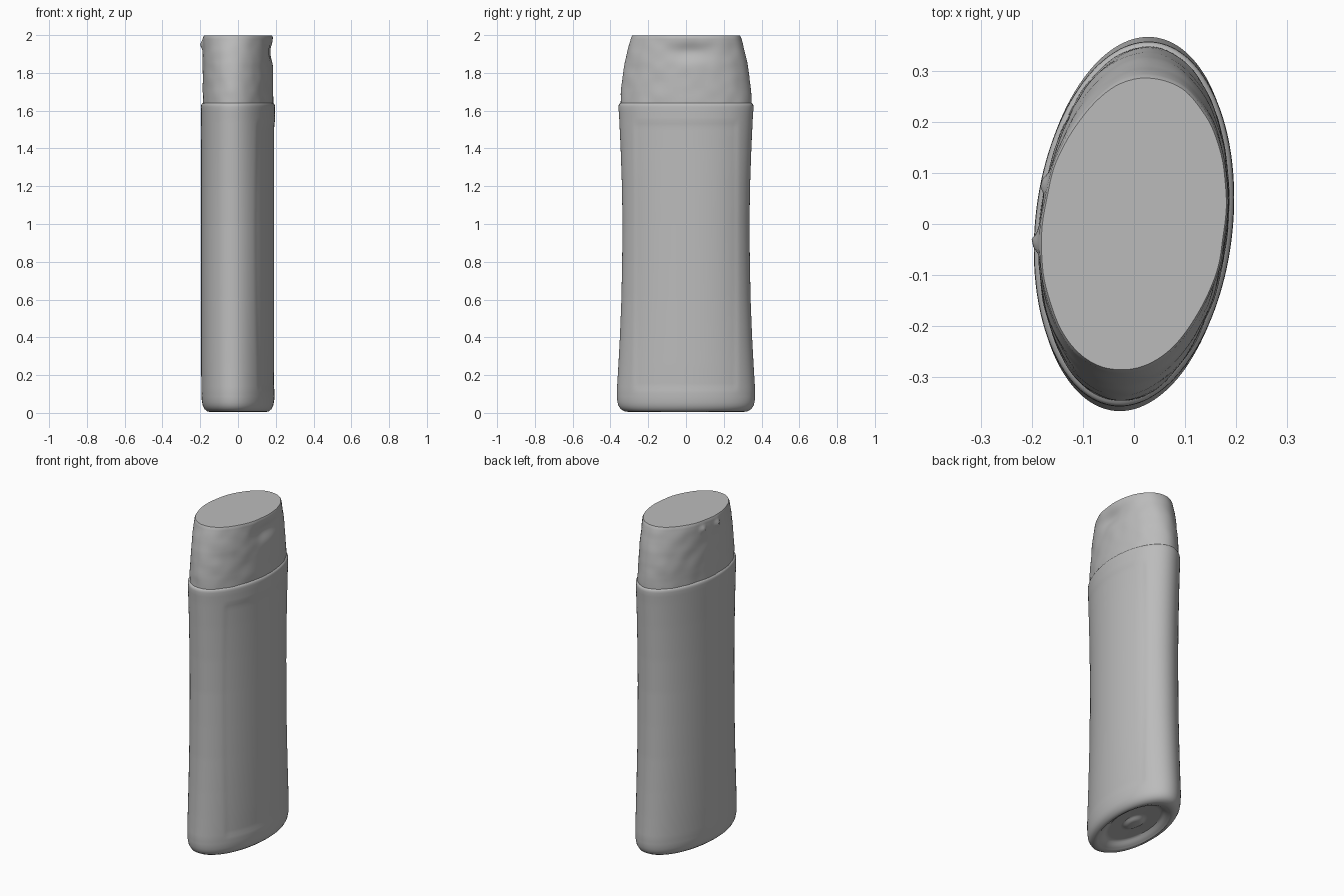
import bpy
import bmesh
import math
from mathutils import Vector, noise

cube = bpy.data.objects.get("Cube")
if cube:
    bpy.data.objects.remove(cube, do_unlink=True)

SEGMENTS = 128
SKEW = 0.144          # turns the oval slightly about the upright axis

grey = bpy.data.materials.new("plain_grey")
grey.use_nodes = True
colour = (0.5, 0.5, 0.5, 1)
grey.diffuse_color = colour
grey.node_tree.nodes["Principled BSDF"].inputs["Base Color"].default_value = colour


def smooth(a, b, v):
    t = min(max((v - a) / (b - a), 0), 1)
    return t * t * (3 - 2 * t)


def bump(y, z, cy, cz, ry, rz):
    return math.exp(-((y - cy) / ry) ** 2 - ((z - cz) / rz) ** 2)


def refine(profile, step):
    """Split long profile spans into short even ones."""
    out = [profile[0]]
    for a, b in zip(profile, profile[1:]):
        n = max(1, math.ceil(math.dist(a, b) / step))
        out += [tuple(p + (q - p) * i / n for p, q in zip(a, b)) for i in range(1, n + 1)]
    return out


def loft(name, profile, shape, step=0.02, close_start=False, close_end=False):
    """Skin oval rings of (height, half width, half depth)."""
    bm = bmesh.new()
    rings = []
    for z, rx, ry in refine(profile, step):
        ring = []
        for i in range(SEGMENTS):
            t = 2 * math.pi * i / SEGMENTS
            p = Vector((rx * math.cos(t - SKEW), ry * math.sin(t), z))
            ring.append(bm.verts.new(shape(p)))
        rings.append(ring)
    for a, b in zip(rings, rings[1:]):
        for i in range(SEGMENTS):
            j = (i + 1) % SEGMENTS
            bm.faces.new((a[i], a[j], b[j], b[i]))
    if close_start:
        bm.faces.new(rings[0][::-1])
    if close_end:
        bm.faces.new(rings[-1])
    mesh = bpy.data.meshes.new(name)
    bm.to_mesh(mesh)
    bm.free()
    mesh.materials.append(grey)
    obj = bpy.data.objects.new(name, mesh)
    bpy.context.collection.objects.link(obj)
    bpy.ops.object.select_all(action="DESELECT")
    obj.select_set(True)
    bpy.context.view_layer.objects.active = obj
    bpy.ops.object.shade_smooth_by_angle(angle=math.radians(40))
    return obj


# Shallow label panel pressed into one broad side
def label_panel(p):
    if p.x > 0:
        across = 1 - smooth(0.255, 0.28, abs(p.y))
        along = smooth(0.11, 0.14, p.z) * (1 - smooth(1.52, 1.55, p.z))
        p.x -= 0.004 * across * along
    return p


# Thumb dent under the rim, two hinge nubs and a slightly uneven skin
def cap_shape(p):
    if p.x > 0:
        p.x -= 0.022 * bump(p.y, p.z, 0.02, 1.91, 0.1, 0.05)
    else:
        for y in (0.08, -0.035):
            p.x -= 0.014 * bump(p.y, p.z, y, 1.95, 0.016, 0.02)
    wobble = 0.003 * noise.noise(p * 14)
    side = Vector((p.x * 3, p.y, 0))
    if side.length > 0.05:
        p += side.normalized() * wobble
    return p


# Body with a hollowed base, soft waist and shoulder
body_profile = [
    (0.022, 0.005, 0.01), (0.025, 0.03, 0.05), (0.04, 0.05, 0.09),
    (0.036, 0.11, 0.22), (0.016, 0.13, 0.26), (0.005, 0.148, 0.3),
    (0.008, 0.163, 0.325), (0.02, 0.177, 0.346), (0.04, 0.187, 0.359),
    (0.07, 0.192, 0.365), (0.12, 0.194, 0.366), (0.25, 0.195, 0.358),
    (0.4, 0.195, 0.35), (0.6, 0.195, 0.342), (0.8, 0.195, 0.338),
    (1.0, 0.195, 0.336), (1.2, 0.195, 0.339), (1.4, 0.195, 0.346),
    (1.55, 0.196, 0.353), (1.61, 0.196, 0.357), (1.63, 0.195, 0.356),
    (1.638, 0.191, 0.351), (1.642, 0.184, 0.342),
]
loft("bottle_body", body_profile, label_panel, close_start=True)

# Flip cap tapering to a flat oval top
cap_profile = [
    (1.63, 0.186, 0.347), (1.7, 0.186, 0.344), (1.78, 0.186, 0.336),
    (1.85, 0.186, 0.325), (1.91, 0.186, 0.312), (1.96, 0.186, 0.299),
    (1.988, 0.185, 0.291), (1.997, 0.181, 0.286),
]
loft("cap", cap_profile, cap_shape, step=0.012, close_end=True)
